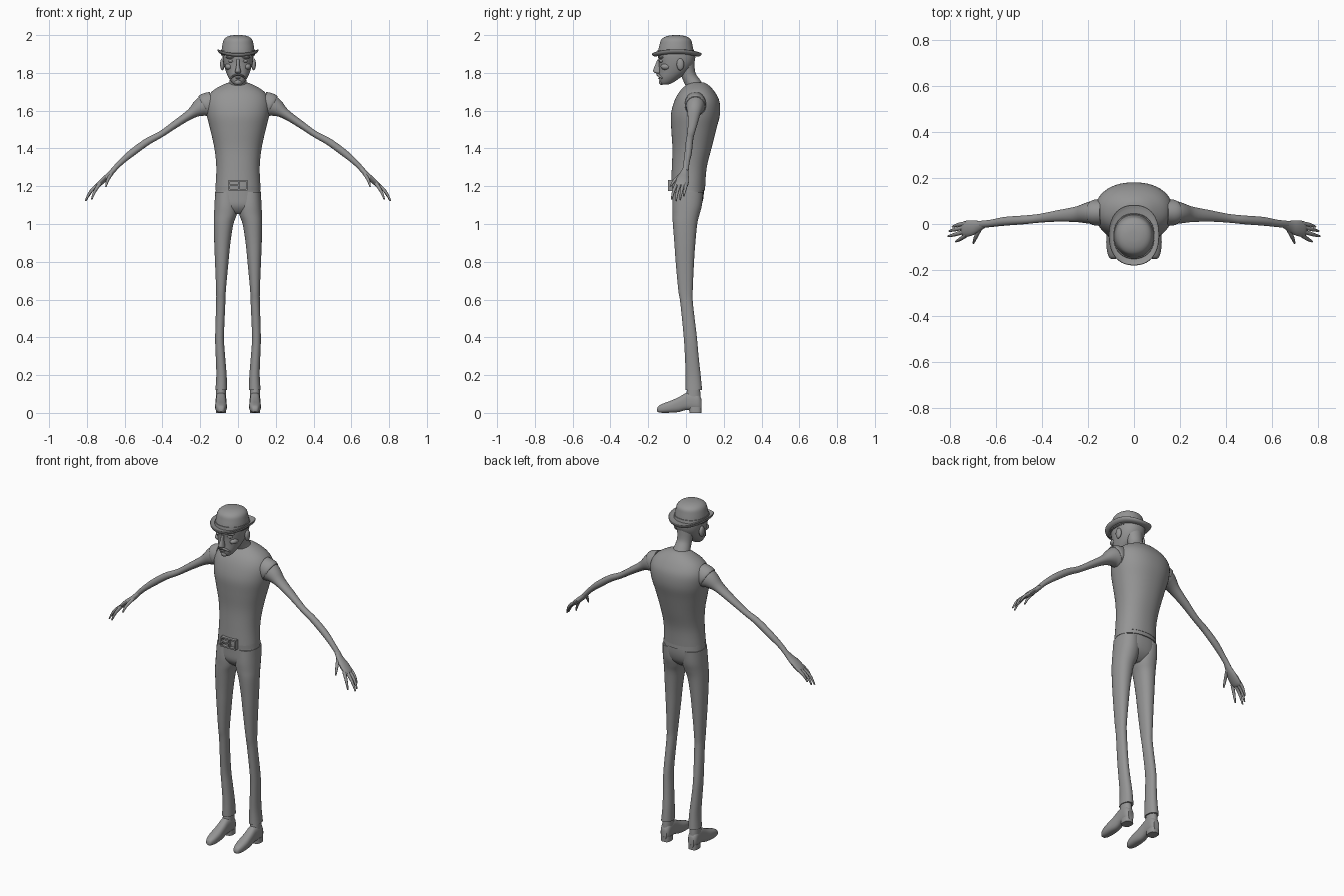
import bpy, bmesh, math
from mathutils import Vector

grey = bpy.data.materials.new("plain grey")
grey.diffuse_color = (0.3, 0.3, 0.3, 1)


def spline(rows, steps):
    """Catmull-Rom interpolation through rows of numbers."""
    out = []
    for i in range(len(rows) - 1):
        p0, p1 = rows[max(i - 1, 0)], rows[i]
        p2, p3 = rows[i + 1], rows[min(i + 2, len(rows) - 1)]
        for k in range(steps):
            t = k / steps
            out.append([0.5 * (2 * b + (c - a) * t + (2 * a - 5 * b + 4 * c - d) * t * t
                        + (3 * b - a - 3 * c + d) * t ** 3) for a, b, c, d in zip(p0, p1, p2, p3)])
    return out + [list(rows[-1])]


def skin(name, rings, mirror=False, angle=40):
    """Join rings of points into a capped, smooth-shaded solid."""
    bm = bmesh.new()
    loops = [[bm.verts.new(p) for p in r] for r in rings]
    n = len(loops[0])
    for a, b in zip(loops, loops[1:]):
        for i in range(n):
            bm.faces.new((a[i], a[(i + 1) % n], b[(i + 1) % n], b[i]))
    bm.faces.new(loops[0])
    bm.faces.new(loops[-1])
    bmesh.ops.recalc_face_normals(bm, faces=bm.faces)
    me = bpy.data.meshes.new(name)
    bm.to_mesh(me)
    bm.free()
    ob = bpy.data.objects.new(name, me)
    bpy.context.collection.objects.link(ob)
    me.materials.append(grey)
    bpy.ops.object.select_all(action='DESELECT')
    ob.select_set(True)
    bpy.context.view_layer.objects.active = ob
    bpy.ops.object.shade_smooth_by_angle(angle=math.radians(angle))
    if mirror:
        ob.modifiers.new("mirror", 'MIRROR').use_mirror_merge = False
    return ob


def oval(n, e):
    for i in range(n):
        a = 2 * math.pi * (i + 0.5) / n
        c, s = math.cos(a), math.sin(a)
        yield math.copysign(abs(c) ** (2 / e), c), math.copysign(abs(s) ** (2 / e), s)


def loft(name, rows, axis='z', sides=32, steps=4, e=2.2, mirror=False, cx=0):
    """Rows are (height, half width, low, high) along z, or along y for shoes."""
    rings = []
    for row in spline([r if len(r) == 5 else (r[0], cx - r[1], cx + r[1], r[2], r[3]) for r in rows], steps):
        h, x0, x1, v0, v1 = row
        ring = []
        for c, s in oval(sides, e):
            x, v = (x0 + x1) / 2 + c * (x1 - x0) / 2, (v0 + v1) / 2 + s * (v1 - v0) / 2
            ring.append((x, v, h) if axis == 'z' else (x, h, v))
        rings.append(ring)
    return skin(name, rings, mirror)


def tube(name, rows, sides=16, steps=4, mirror=True):
    """Rows are (x, y, z, radius across y, other radius)."""
    pts = spline(rows, steps)
    rings = []
    for i, p in enumerate(pts):
        t = (Vector(pts[min(i + 1, len(pts) - 1)][:3]) - Vector(pts[max(i - 1, 0)][:3])).normalized()
        w = Vector((0, 1, 0)) - t * t.y
        w.normalize()
        n = t.cross(w)
        rings.append([Vector(p[:3]) + w * c * p[3] + n * s * p[4] for c, s in oval(sides, 2)])
    return skin(name, rings, mirror)


def ball(name, loc, size, mirror=False):
    rows = []
    for k in range(9):
        a = math.pi * (0.02 + 0.96 * k / 8)
        z, r = -math.cos(a), math.sin(a)
        rows.append((loc[2] + z * size[2], size[0] * r, loc[1] - size[1] * r, loc[1] + size[1] * r))
    return loft(name, rows, sides=16, steps=1, e=2, mirror=mirror, cx=loc[0])


# Torso and waist
loft("vest", [(1.2, .119, -.08, .102), (1.3, .115, -.075, .11), (1.4, .125, -.072, .135),
              (1.5, .147, -.078, .16), (1.58, .166, -.08, .18), (1.65, .168, -.062, .177),
              (1.7, .14, -.035, .152), (1.735, .085, .0, .12), (1.75, .045, .02, .095)], sides=48)
loft("hips", [(1.225, .112, -.072, .094), (1.15, .121, -.072, .094), (1.1, .122, -.07, .082),
              (1.07, .095, -.055, .06), (1.052, .05, -.035, .035)], e=2.4)
loft("belt", [(1.178, .1205, -.077, .101), (1.205, .1195, -.078, .1)], steps=1, sides=48)

# Belt buckle
for z in (1.18, 1.205, 1.23):
    w = .048 if z != 1.205 else .025
    skin("buckle_bar", [[(x, y, z + d) for y, d in ((-.095, -.004), (-.095, .004), (-.07, .004), (-.07, -.004))]
                        for x in (-.048, -.048 + 2 * w)])
for x in (-.046, .004, .046):
    skin("buckle_post", [[(x + d, y, z) for y, d in ((-.095, -.004), (-.095, .004), (-.07, .004), (-.07, -.004))]
                         for z in (1.178, 1.232)])

# Trouser legs
loft("trouser_leg", [(1.17, .005, .121, -.068, .09), (1.1, .0, .125, -.073, .085), (1.05, .006, .127, -.072, .072),
                     (1.0, .024, .128, -.07, .06), (.9, .04, .126, -.062, .05), (.8, .05, .122, -.055, .043),
                     (.65, .064, .116, -.041, .036), (.58, .067, .116, -.03, .037), (.4, .074, .121, -.012, .058),
                     (.3, .068, .118, -.006, .067), (.2, .06, .115, -.002, .078), (.12, .057, .12, -.003, .086)],
     sides=24, mirror=True)

# Shoes
loft("ankle", [(.17, .024, .008, .07), (.1, .026, .002, .077), (.05, .027, -.01, .08)], sides=20, mirror=True, cx=.09)
loft("shoe", [(-.153, .008, .008, .022), (-.145, .018, .003, .037), (-.12, .027, .0, .05), (-.08, .031, .001, .065),
              (-.04, .029, .004, .083), (0, .027, .015, .105), (.03, .028, .014, .11), (.065, .028, .012, .1),
              (.082, .018, .014, .075)], axis='y', sides=24, e=2.6, mirror=True, cx=.09)
loft("shoe_heel", [(0, .028, .018, .082), (.03, .027, .015, .083)], sides=20, steps=1, e=2.8, mirror=True, cx=.09)

# Arms, with the sleeve hole of the vest
tube("arm", [(.11, .05, 1.635, .05, .055), (.17, .05, 1.627, .051, .058), (.205, .047, 1.613, .045, .046),
             (.25, .042, 1.583, .034, .027), (.33, .035, 1.529, .025, .02), (.41, .025, 1.474, .019, .017),
             (.48, .018, 1.436, .019, .019), (.56, .012, 1.378, .019, .019), (.62, .003, 1.327, .016, .015),
             (.665, -.002, 1.28, .016, .013)], sides=24)
tube("arm_hole", [(.14, .05, 1.635, .056, .066), (.172, .05, 1.63, .056, .063), (.182, .05, 1.626, .051, .056)], sides=24)

# Hands
tube("palm", [(.65, -.001, 1.295, .015, .013), (.68, -.01, 1.262, .025, .014), (.71, -.017, 1.235, .034, .015),
              (.737, -.022, 1.21, .034, .013), (.748, -.024, 1.2, .026, .008)])
for name, base, mid, tip in (
        ("index_finger", (.73, -.048, 1.215), (.757, -.066, 1.175), (.775, -.076, 1.13)),
        ("middle_finger", (.735, -.032, 1.212), (.78, -.046, 1.172), (.808, -.053, 1.122)),
        ("ring_finger", (.735, -.014, 1.212), (.778, -.024, 1.175), (.803, -.031, 1.127)),
        ("little_finger", (.73, .003, 1.218), (.767, -.004, 1.187), (.79, -.012, 1.148)),
        ("thumb", (.668, -.015, 1.27), (.69, -.06, 1.232), (.699, -.083, 1.198))):
    tube(name, [(*base, .01, .01), (*mid, .008, .008), (*tip, .004, .004)], sides=10)

# Neck and head
tube("neck", [(0, .055, 1.69, .06, .07), (0, .042, 1.735, .044, .05), (0, .015, 1.785, .038, .042),
              (0, .0, 1.85, .045, .05)], sides=24, mirror=False)
loft("head", [(1.738, .018, -.128, -.095), (1.748, .032, -.137, -.07), (1.775, .05, -.143, -.03),
              (1.81, .065, -.142, .015), (1.85, .077, -.143, .042), (1.89, .082, -.148, .05),
              (1.92, .08, -.14, .04)])
loft("nose", [(1.795, .008, -.15, -.13), (1.803, .016, -.17, -.13), (1.815, .014, -.174, -.13),
              (1.845, .008, -.162, -.13), (1.87, .009, -.152, -.13)], sides=16)
ball("eye", (.035, -.128, 1.863), (.018, .014, .009), True)
ball("brow", (.037, -.13, 1.882), (.028, .018, .007), True)
ball("ear", (.083, -.03, 1.845), (.012, .02, .032), True)
ball("cheekbone", (.048, -.105, 1.833), (.022, .03, .018), True)
tube("moustache", [(0, -.15, 1.792, .008, .007), (.02, -.144, 1.786, .008, .006), (.038, -.126, 1.772, .004, .004)], sides=10)
ball("lower_lip", (0, -.139, 1.772), (.015, .009, .005))
ball("chin_beard", (0, -.13, 1.752), (.02, .014, .016))

# Hat
loft("hat_crown", [(1.89, .088, -.15, .045), (1.92, .087, -.147, .04), (1.95, .083, -.14, .034),
                   (1.975, .076, -.132, .027), (1.99, .06, -.113, .008), (1.998, .035, -.085, -.02),
                   (2.0, .008, -.058, -.045)], e=2.1)
loft("hat_band", [(1.895, .091, -.153, .048), (1.922, .0895, -.15, .043)], steps=1)
brim = loft("hat_brim", [(1.886, .093, -.16, .06), (1.889, .104, -.174, .076), (1.898, .109, -.18, .083),
                         (1.904, .108, -.178, .081), (1.9, .097, -.163, .065)], sides=48, steps=2, e=2.3)
# Brim rolled up at the sides
for v in brim.data.vertices:
    v.co.z += .022 * (v.co.x / .11) ** 2
